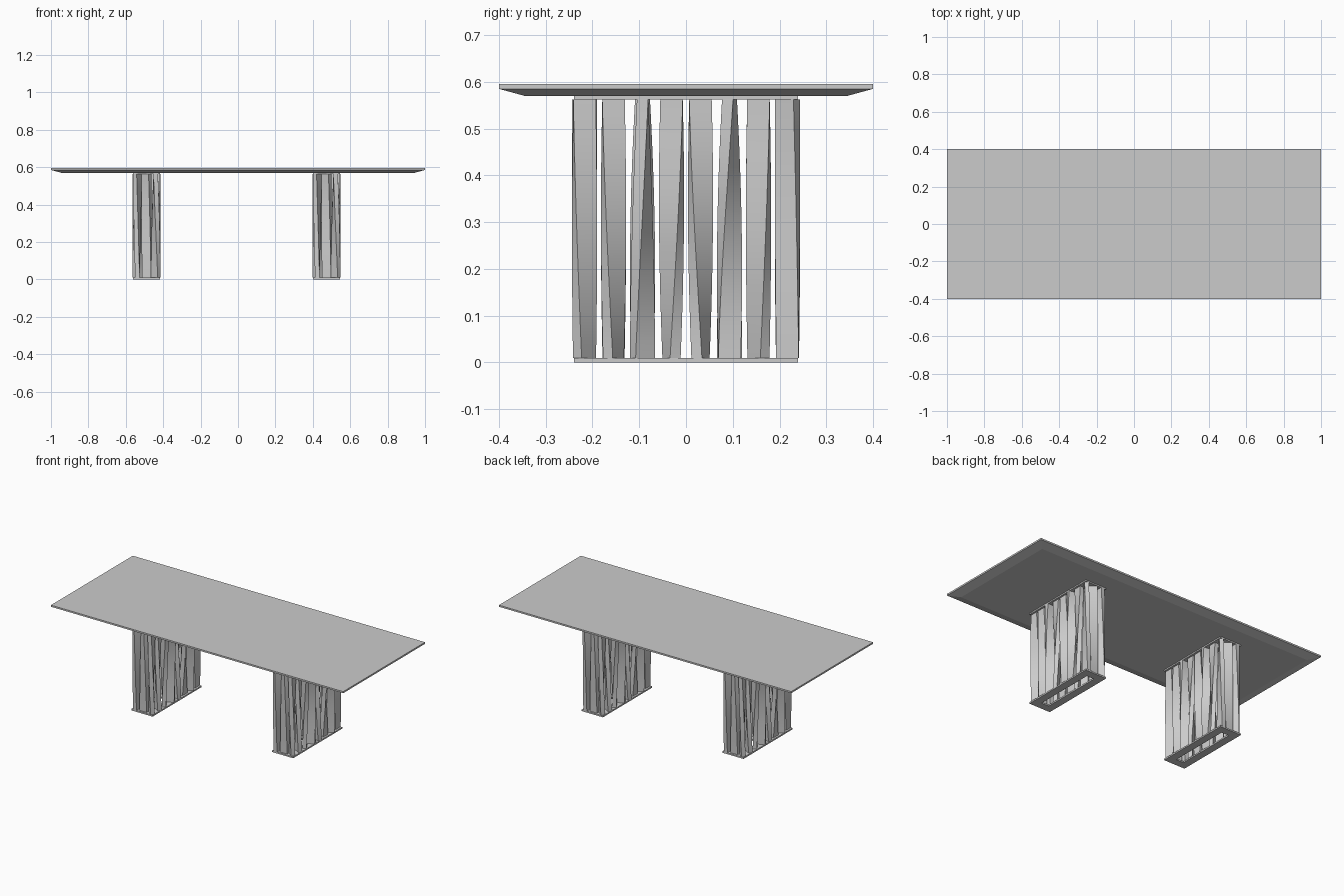
import bpy, bmesh, math
from mathutils import Matrix, Vector

cube = bpy.data.objects.get("Cube")
if cube:
    bpy.data.objects.remove(cube, do_unlink=True)

grey = bpy.data.materials.new("light grey")
grey.use_nodes = True
colour = (0.6, 0.6, 0.6, 1)
grey.diffuse_color = colour
grey.node_tree.nodes["Principled BSDF"].inputs["Base Color"].default_value = colour


def finish(bm, name, smooth=False):
    bmesh.ops.recalc_face_normals(bm, faces=bm.faces)
    mesh = bpy.data.meshes.new(name)
    bm.to_mesh(mesh)
    bm.free()
    mesh.materials.append(grey)
    obj = bpy.data.objects.new(name, mesh)
    bpy.context.collection.objects.link(obj)
    if smooth:
        bpy.ops.object.select_all(action='DESELECT')
        obj.select_set(True)
        bpy.context.view_layer.objects.active = obj
        bpy.ops.object.shade_smooth_by_angle(angle=math.radians(35))
    return obj


def rect_ring(bm, centre, hx, hy, z, angle=0):
    turn = Matrix.Rotation(angle, 3, 'Z')
    return [bm.verts.new(turn @ Vector((sx * hx, sy * hy, 0)) + Vector((*centre, z)))
            for sx, sy in ((-1, -1), (1, -1), (1, 1), (-1, 1))]


def bridge(bm, a, b):
    for i in range(4):
        j = (i + 1) % 4
        bm.faces.new((a[i], a[j], b[j], b[i]))


def loft(bm, rings):
    for a, b in zip(rings, rings[1:]):
        bridge(bm, a, b)
    bm.faces.new(rings[0])
    bm.faces.new(rings[-1])


# Table top with an undercut edge
bm = bmesh.new()
loft(bm, [rect_ring(bm, (0, 0), hx, hy, z)
          for hx, hy, z in ((0.945, 0.345, 0.57), (1, 0.4, 0.585), (1, 0.4, 0.595))])
finish(bm, "table_top")

HALF_X, HALF_Y, BORDER = 0.0725, 0.24, 0.047
PLATE = 0.009
BAR_LOW, BAR_HIGH, STEPS = 0.009, 0.562, 16


def frame(name, cx, z0, z1):
    # Rectangular plate with an open middle
    bm = bmesh.new()
    rings = [rect_ring(bm, (cx, 0), HALF_X - inset, HALF_Y - inset, z)
             for inset, z in ((0, z0), (0, z1), (BORDER, z1), (BORDER, z0))]
    for a, b in zip(rings, rings[1:] + rings[:1]):
        bridge(bm, a, b)
    finish(bm, name)


def twisted_bar(bm, centre, low, high):
    rings = []
    for s in range(STEPS + 1):
        t = s / STEPS
        angle = math.radians(low + (high - low) * t)
        rings.append(rect_ring(bm, centre, 0.012, 0.024,
                               BAR_LOW + (BAR_HIGH - BAR_LOW) * t, angle))
    loft(bm, rings)


# Bottom and top angle of each bar along one side
TWISTS = [(50, 0), (60, 0), (30, 90), (-70, 0), (70, 0), (0, 80), (-55, 0), (0, -35)]
COLUMN, ROW = 0.049, 0.217

for side, cx in (("right", -0.489), ("left", 0.473)):
    frame(side + "_base_frame", cx, 0, PLATE)
    frame(side + "_upper_frame", cx, BAR_HIGH, 0.571)
    bm = bmesh.new()
    # Each bar has a partner turned half way round the leg
    for half in (1, -1):
        for i, (low, high) in enumerate(TWISTS):
            y = -ROW + 2 * ROW * i / (len(TWISTS) - 1)
            twisted_bar(bm, (cx + half * COLUMN, half * y), low, high)
        twisted_bar(bm, (cx, -half * ROW), 90, 50)
    finish(bm, side + "_leg_bars", smooth=True)
